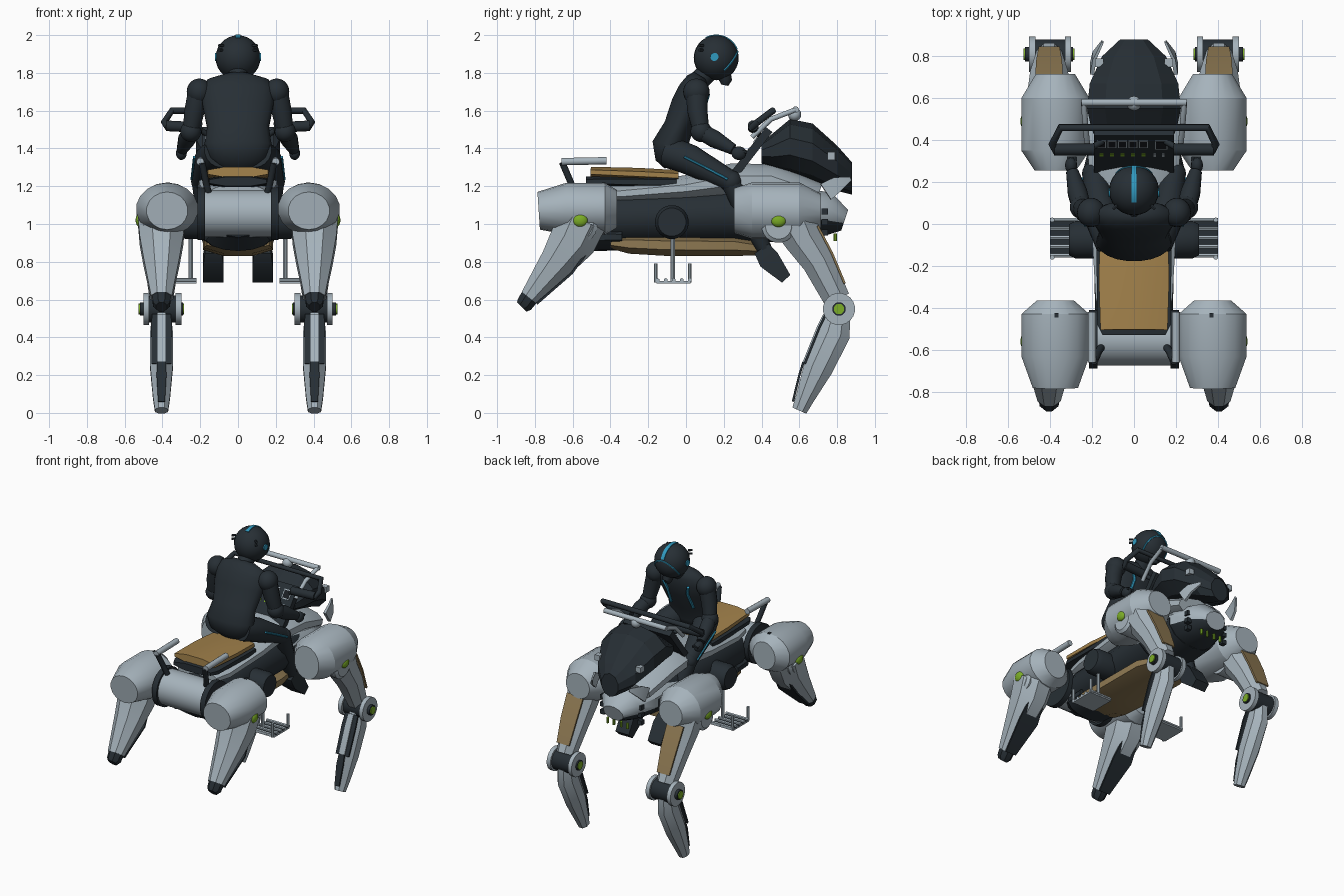
import bpy, bmesh
from math import sin, cos, pi, radians
from mathutils import Vector, Matrix

if "Cube" in bpy.data.objects:
    bpy.data.objects.remove(bpy.data.objects["Cube"])


def material(name, r, g, b):
    m = bpy.data.materials.new(name)
    m.use_nodes = True
    m.diffuse_color = (r, g, b, 1)
    node = next(n for n in m.node_tree.nodes if n.type == 'BSDF_PRINCIPLED')
    node.inputs["Base Color"].default_value = (r, g, b, 1)
    return m


LIGHT = material("pale grey shell", .38, .45, .50)
DARK = material("charcoal", .020, .028, .035)
BLACK = material("black glass", .011, .013, .017)
TAN = material("tan seat", .36, .22, .07)
KHAKI = material("dull khaki panel", .27, .19, .085)
GREEN = material("green lamp", .2, .42, .02)
CYAN = material("cyan trim", .03, .32, .52)
BOTH = (1, -1)


def finish(name, s, sides, bm, mats, rule=None, angle=35):
    if len(sides) > 1:
        name = ("left_" if s > 0 else "right_") + name
    bmesh.ops.recalc_face_normals(bm, faces=bm.faces[:])
    bm.normal_update()
    for f in bm.faces:
        f.smooth = True
        if rule:
            f.material_index = int(rule(f.normal, f.calc_center_median()))
    me = bpy.data.meshes.new(name)
    bm.to_mesh(me)
    bm.free()
    for m in mats:
        me.materials.append(m)
    me.set_sharp_from_angle(angle=radians(angle))
    bpy.context.collection.objects.link(bpy.data.objects.new(name, me))


def tube(name, pts, radii, *mats, n=12, sides=(1,), rule=None, angle=35, axis=None):
    """Loft of elliptical (or boxy, for few sides) sections along a path."""
    if not isinstance(radii, list):
        radii = [radii] * len(pts)
    grow = 1 / cos(pi / n) if n <= 8 else 1
    angles = [(k + .5) * 2 * pi / n for k in range(n)]
    for s in sides:
        path = [Vector((p[0] * s, p[1], p[2])) for p in pts]
        bm, rings, u = bmesh.new(), [], None
        for i, p in enumerate(path):
            a, b = path[max(i - 1, 0)], path[min(i + 1, len(path) - 1)]
            t = Vector(axis) if axis else ((p - a).normalized() + (b - p).normalized()).normalized()
            if u is None:
                u = Vector((0, 1, 0)) if abs(t.x) > .9 else Vector((1, 0, 0))
            u = (u - t * t.dot(u)).normalized()
            v = t.cross(u)
            ru, rv = radii[i] if isinstance(radii[i], tuple) else (radii[i], radii[i])
            rings.append([bm.verts.new(p + grow * (u * ru * cos(q) + v * rv * sin(q))) for q in angles])
        for r0, r1 in zip(rings, rings[1:]):
            for k in range(n):
                j = (k + 1) % n
                bm.faces.new((r0[k], r0[j], r1[j], r1[k]))
        bm.faces.new(rings[0])
        bm.faces.new(rings[-1])
        finish(name, s, sides, bm, mats, rule, angle)


def spine(name, rows, *mats, x=0, **kw):
    """Tube in a plane of constant x; rows hold y, z, half width, half depth."""
    tube(name, [(x, r[0], r[1]) for r in rows], [(r[2], r[3]) for r in rows], *mats, **kw)


def ball(name, c, r, mat, sides=(1,), stretch=(1, 1, 1)):
    for s in sides:
        bm = bmesh.new()
        place = Matrix.Translation((c[0] * s, c[1], c[2])) @ Matrix.Diagonal((*stretch, 1))
        bmesh.ops.create_uvsphere(bm, u_segments=24, v_segments=14, radius=r, matrix=place)
        finish(name, s, sides, bm, [mat])


# Main hull, fairing, nose and belly
spine("hull", [(-.6, 1.03, .14, .1), (-.42, 1.03, .19, .15), (0, 1.04, .2, .15),
               (.3, 1.05, .21, .16), (.6, 1.05, .2, .13)], DARK, n=14)
spine("hull_tail", [(-.55, .97, .13, .05), (-.47, .93, .175, .075), (-.34, .93, .185, .07)], DARK, n=14)
spine("upper_fairing", [(-.47, 1.16, .16, .05), (-.35, 1.16, .19, .06), (0, 1.19, .21, .07),
                        (.25, 1.23, .22, .095), (.45, 1.23, .24, .09), (.7, 1.15, .2, .07)], LIGHT)
spine("nose", [(.3, 1.07, .2, .13), (.6, 1.06, .2, .14), (.75, 1.05, .155, .12), (.84, 1.02, .08, .06)],
      LIGHT, DARK, rule=lambda n, c: n.z < -.6)
spine("belly_pad", [(-.4, .9, .165, .03), (-.3, .895, .18, .052), (-.1, .887, .185, .056),
                    (.25, .885, .185, .055), (.4, .87, .14, .035)], KHAKI, n=8)
for z in (.955, 1.01, 1.065):
    tube("nose_vent", [(.15, .735, z - .016), (.15, .735, z + .016)], .017, DARK, n=4, sides=BOTH)
for x in (.03, .08):
    tube("nose_lamp", [(x, .79, .91), (x, .79, .95)], .009, GREEN, n=8, sides=BOTH)

# Rear axle drum and side drums
tube("rear_drum", [(-.19, -.55, 1.055), (.19, -.55, 1.055)], .125, LIGHT, n=24)
tube("rear_drum_ring", [(.175, -.55, 1.055), (.215, -.55, 1.055)], .14, DARK, n=24, sides=BOTH)
tube("side_drum", [(.15, -.075, 1.01), (.28, -.075, 1.01), (.31, -.075, 1.01)], [.09, .09, .075],
     DARK, n=20, sides=BOTH)

# Hip and shoulder pods
spine("hind_pod", [(-.78, 1.07, .11, .1), (-.63, 1.08, .165, .138), (-.43, 1.08, .165, .138),
                   (-.365, 1.08, .09, .1)], LIGHT, x=.375, n=18, sides=BOTH, angle=25)
spine("fore_pod", [(.255, 1.07, .1, .12), (.35, 1.07, .165, .15), (.6, 1.07, .165, .15),
                   (.715, 1.07, .095, .09)], LIGHT, x=.375, n=18, sides=BOTH, angle=25)
tube("pod_hatch", [(.37, -.445, 1.217), (.37, -.425, 1.217)], (.01, .004), DARK, n=4, sides=BOTH)
for end, y in (("hind", -.56), ("fore", .49)):
    tube(end + "_pivot", [(.33, y, .99), (.5, y, .99), (.515, y, .99)], [.09, .09, .07], LIGHT, n=20, sides=BOTH)
    ball(end + "_pivot_lamp", (.52, y, 1.02), .04, GREEN, BOTH, (.55, 1, .9))

# Hind legs, tucked up
spine("hind_leg", [(-.55, 1.02, .125, .13), (-.6, .91, .115, .125), (-.68, .8, .095, .095),
                   (-.83, .61, .055, .05)], LIGHT, x=.405, n=8, sides=BOTH)
spine("hind_leg_panel", [(-.525, .85, .06, .006), (-.604, .74, .075, .006), (-.79, .578, .042, .006)],
      DARK, x=.405, n=4, sides=BOTH)
spine("hind_toe", [(-.82, .625, .05, .05), (-.855, .575, .045, .045), (-.87, .56, .03, .035)],
      DARK, x=.405, n=8, sides=BOTH)

# Fore legs with knee joints
spine("fore_thigh", [(.57, 1.02, .11, .12), (.62, .92, .1, .1), (.7, .8, .09, .085), (.8, .6, .06, .07)],
      LIGHT, x=.405, n=8, sides=BOTH)
spine("thigh_pad", [(.697, .99, .066, .006), (.773, .845, .062, .006), (.84, .685, .05, .006)],
      KHAKI, x=.405, n=4, sides=BOTH)
tube("knee_core", [(.32, .81, .55), (.49, .81, .55)], .072, DARK, n=20, sides=BOTH)
for x in (.315, .485):
    tube("knee_disc", [(x - .015, .81, .55), (x + .015, .81, .55)], .085, LIGHT, n=20, sides=BOTH)
tube("knee_cap", [(.29, .81, .55), (.52, .81, .55)], .036, DARK, n=16, sides=BOTH)
tube("knee_lamp", [(.285, .81, .55), (.527, .81, .55)], .028, GREEN, n=14, sides=BOTH)
spine("fore_shin", [(.805, .52, .05, .065), (.785, .42, .06, .085), (.7, .24, .06, .078),
                    (.63, .08, .045, .05), (.6, .012, .035, .04)], LIGHT, x=.405, n=8, sides=BOTH)
spine("shin_recess", [(.738, .52, .05, .006), (.705, .45, .055, .006), (.628, .26, .052, .006)],
      DARK, x=.405, n=4, sides=BOTH)
spine("shin_rib", [(.732, .52, .02, .006), (.698, .452, .022, .006), (.621, .262, .022, .006)],
      LIGHT, x=.405, n=4, sides=BOTH)
spine("shin_plate", [(.622, .27, .022, .006), (.6, .2, .026, .006), (.566, .06, .018, .006)],
      DARK, x=.405, n=4, sides=BOTH)

# Seat, passenger rails and foot trays
spine("seat_base", [(-.53, 1.225, .15, .025), (-.48, 1.225, .175, .03), (-.05, 1.22, .18, .04)], DARK, n=8)
spine("seat_cushion", [(-.505, 1.275, .16, .028), (-.25, 1.265, .168, .032), (-.04, 1.255, .16, .03)], TAN, n=8)
tube("seat_rail", [(.2, -.42, 1.335), (.2, -.66, 1.33)], .02, LIGHT, sides=BOTH)
tube("seat_rail_strut", [(.19, -.655, 1.325), (.17, -.61, 1.22), (.15, -.58, 1.14)], .018, DARK, sides=BOTH)
tube("tray_post", [(.25, -.07, .95), (.25, -.07, .69)], .011, LIGHT, n=8, sides=BOTH)
tube("tray_plate", [(.22, -.065, .692), (.4, -.065, .692)], (.09, .006), LIGHT, DARK, n=4, sides=BOTH,
     rule=lambda n, c: n.z > .5)
for i in range(5):
    y = -.15 + i * .0425
    tube("tray_slat", [(.22, y, .703), (.4, y, .703)], .009, LIGHT, n=6, sides=BOTH)
for y in (-.16, .02):
    tube("tray_upright", [(.39, y, .69), (.39, y, .79)], .01, LIGHT, n=8, sides=BOTH)

# Windshield and fins
spine("windshield", [(.4, 1.375, .19, .055), (.46, 1.385, .215, .095), (.55, 1.41, .235, .145),
                     (.67, 1.38, .222, .152), (.8, 1.295, .16, .12), (.88, 1.24, .07, .085)],
      DARK, n=10, axis=(0, 1, 0), angle=15)
tube("windshield_lamp", [(.165, .75, 1.36), (.165, .79, 1.36)], .02, LIGHT, n=4, sides=BOTH)
tube("front_fin", [(.2, .74, 1.17), (.19, .8, 1.21), (.15, .87, 1.24)], [(.01, .05), (.008, .04), (.005, .01)],
     LIGHT, n=4, sides=BOTH)

# Instrument panel
tube("panel", [(0, .23, 1.23), (0, .44, 1.5)], (.19, .022), DARK, n=4)


def gauge(name, x, along, w, h, lift, mat):
    up, out = Vector((0, .614, .789)), Vector((0, -.789, .614))
    mid = Vector((x, .23, 1.23)) + up * along + out * lift
    tube(name, [mid - up * h, mid + up * h], (w, .003), mat, n=4)


for x in (-.155, -.105, -.055, -.005, .045):
    gauge("screen_frame", x, .275, .021, .028, .022, LIGHT)
    gauge("screen", x, .275, .016, .021, .024, BLACK)
    gauge("panel_lamp", x, .19, .01, .01, .022, GREEN)
gauge("dial_frame", .13, .27, .03, .034, .022, LIGHT)
gauge("dial", .13, .27, .024, .027, .024, BLACK)
for x in (.1, .14):
    gauge("panel_switch", x, .19, .006, .012, .022, LIGHT)

# Handlebar and roll bar
grip = [(.37, .345, 1.51), (.39, .38, 1.54), (.35, .46, 1.6)]
tube("handlebar", grip + [(-x, y, z) for x, y, z in reversed(grip)], .018, DARK)
tube("grip", [(.19, .355, 1.51), (.38, .355, 1.52)], .029, DARK, sides=BOTH)
tube("grip_arm", [(.21, .36, 1.505), (.14, .4, 1.46)], .015, DARK, sides=BOTH)
tube("roll_bar", [(-.25, .58, 1.605), (.25, .58, 1.605)], .018, LIGHT)
tube("roll_bar_strut", [(.24, .58, 1.605), (.23, .45, 1.555), (.22, .35, 1.46)], .014, LIGHT, sides=BOTH)
ball("roll_bar_mount", (0, .575, 1.58), .035, LIGHT)

# Rider torso and head
spine("rider_torso", [(-.06, 1.32, .13, .06), (-.08, 1.36, .165, .085), (-.085, 1.42, .18, .095),
                      (-.04, 1.51, .165, .08), (.01, 1.63, .19, .09), (.04, 1.71, .192, .08),
                      (.06, 1.76, .165, .06), (.075, 1.785, .08, .04)], DARK, n=20, angle=60)
tube("chest_trim", [(.1, .118, 1.69), (.08, .1, 1.63), (.09, .042, 1.51)], .009, CYAN, n=6, sides=BOTH)
tube("rider_neck", [(0, .07, 1.76), (0, .13, 1.82)], .055, DARK, n=16)
head = Vector((0, .16, 1.88))
ball("helmet", head, .119, DARK)
tube("mouthpiece", [(0, .2, 1.79), (0, .21, 1.76), (0, .205, 1.735)], [.04, .035, .02], DARK)
crest = [head + .119 * Vector((0, cos(a), sin(a))) for a in map(radians, range(22, 126, 8))]
tube("helmet_stripe", crest, (.013, .004), CYAN, n=4, angle=60)
brow = [head + .118 * Vector((sin(a), cos(a), .3 - .75 * a * a)).normalized()
        for a in map(radians, range(-65, 66, 10))]
tube("visor_trim", brow, .005, CYAN, n=6)
tube("ear_disc", [(.09, .15, 1.885), (.122, .15, 1.885)], .022, CYAN, n=16, sides=BOTH)
for z in (1.92, 1.945):
    tube("ear_stud", [(.08, .09, z), (.1, .07, z)], .007, DARK, n=6, sides=BOTH)

# Rider arms
ball("shoulder", (.205, .055, 1.7), .07, DARK, BOTH, (.95, 1, 1))
tube("upper_arm", [(.205, .055, 1.71), (.23, .06, 1.6), (.25, .08, 1.49)], [.06, .055, .045], DARK, sides=BOTH)
ball("elbow", (.25, .08, 1.49), .056, DARK, BOTH)
tube("forearm", [(.25, .08, 1.49), (.27, .15, 1.45), (.295, .25, 1.395)], [.045, .048, .03], DARK, sides=BOTH)
ball("hand", (.3, .28, 1.375), .036, DARK, BOTH, (.8, 1.1, 1))
for x in (.285, .3, .315):
    tube("finger", [(x, .28, 1.39), (x - .005, .32, 1.38)], .009, DARK, n=6, sides=BOTH)

# Rider legs
tube("thigh", [(.1, -.09, 1.38), (.15, .02, 1.34), (.19, .24, 1.225)], [.085, .082, .056], DARK, n=16, sides=BOTH)
tube("thigh_stripe", [(.232, -.01, 1.355), (.238, .1, 1.3), (.245, .22, 1.237)], .006, CYAN, n=6, sides=BOTH)
ball("knee", (.19, .24, 1.225), .058, DARK, BOTH)
tube("lower_leg", [(.19, .24, 1.22), (.17, .32, 1.05), (.135, .42, .86)], [.055, .055, .04], DARK, sides=BOTH)
tube("boot", [(.13, .4, .87), (.13, .44, .81), (.13, .53, .71)], [(.045, .045), (.054, .058), (.054, .03)],
     DARK, n=4, sides=BOTH)
